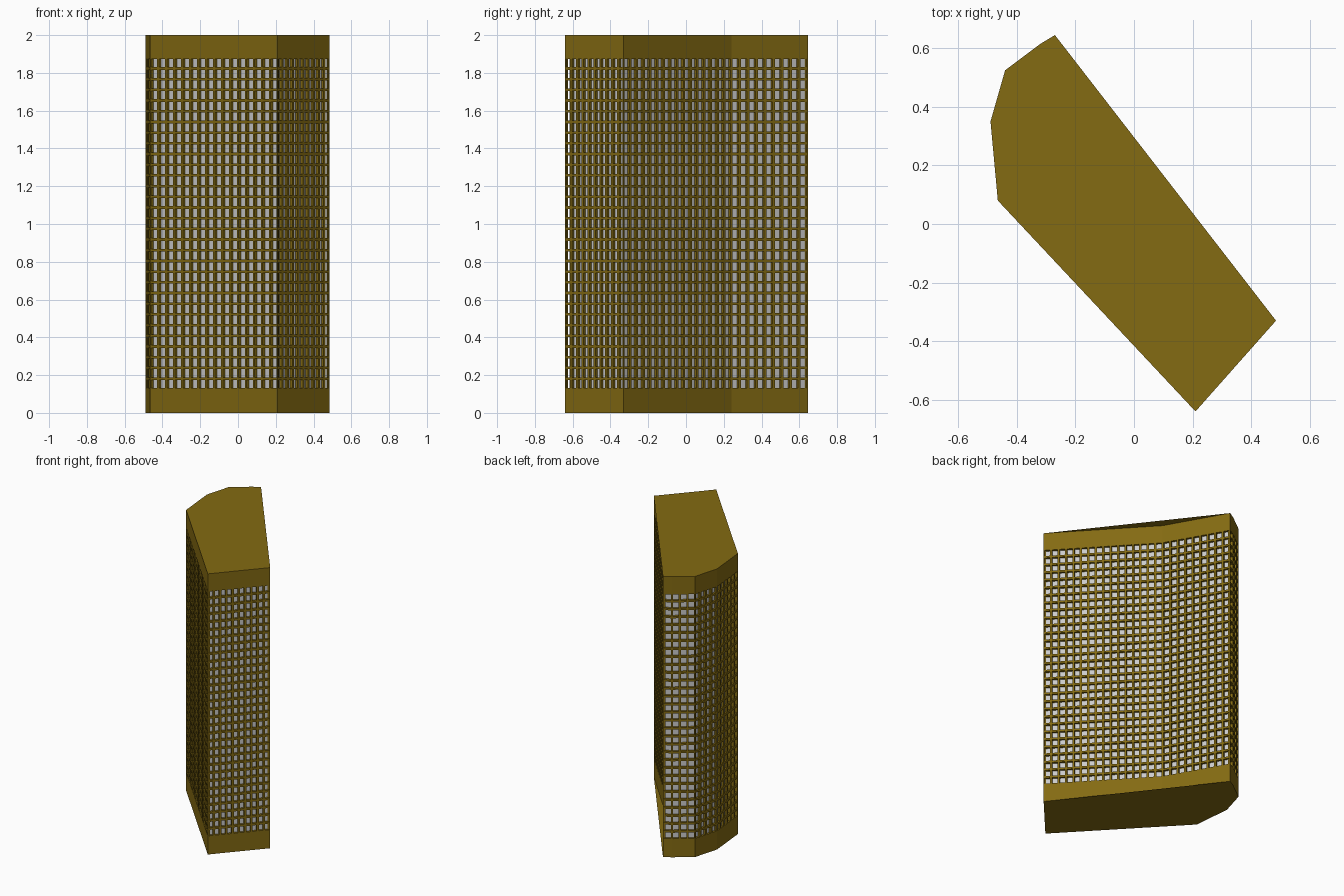
import bpy, bmesh
from mathutils import Vector

if "Cube" in bpy.data.objects:
    bpy.data.objects.remove(bpy.data.objects["Cube"])

H, Z0, Z1, ROWS = 2.0, 0.125, 1.88, 31
MULLION, DEPTH = 0.014, 0.016

# Footprint corners (counter-clockwise) and window columns on the wall after each corner
corners = [Vector((x, y, 0)) for x, y in [
    (0.21, -0.64), (0.485, -0.33), (-0.04, 0.24), (-0.27, 0.645),
    (-0.32, 0.615), (-0.44, 0.525), (-0.49, 0.35), (-0.465, 0.08)]]
columns = [10, 16, 9, 1, 3, 4, 6, 16]
N = len(corners)
UP = Vector((0, 0, 1))

olive = bpy.data.materials.new("olive_cladding")
olive.diffuse_color = (0.23, 0.145, 0.006, 1)
olive.use_nodes = True
olive.node_tree.nodes["Principled BSDF"].inputs["Base Color"].default_value = olive.diffuse_color


def finish(bm, name, mat=None):
    me = bpy.data.meshes.new(name)
    bm.to_mesh(me)
    bm.free()
    ob = bpy.data.objects.new(name, me)
    bpy.context.collection.objects.link(ob)
    if mat:
        me.materials.append(mat)
    return ob


def quad(bm, a, b, z0, z1):
    return bm.faces.new([bm.verts.new(p) for p in
                         (a + UP * z0, b + UP * z0, b + UP * z1, a + UP * z1)])


def ring(bm, pts, z0, z1):
    for i in range(N):
        quad(bm, pts[i], pts[(i + 1) % N], z0, z1)
    bmesh.ops.remove_doubles(bm, verts=bm.verts, dist=1e-5)


# Window lattice: cells on every wall, inset to mullions, then pushed in as open reveals
bm = bmesh.new()
normals, cells = [], []
for i in range(N):
    a, b = corners[i], corners[(i + 1) % N]
    normals.append((b - a).cross(UP).normalized())
    step, rise = (b - a) / columns[i], (Z1 - Z0) / ROWS
    for c in range(columns[i]):
        for r in range(ROWS):
            cells.append(quad(bm, a + step * c, a + step * (c + 1),
                              Z0 + rise * r, Z0 + rise * (r + 1)))
bm.normal_update()
bmesh.ops.inset_individual(bm, faces=cells, thickness=MULLION / 2, use_even_offset=True)
pushed = bmesh.ops.extrude_discrete_faces(bm, faces=cells)["faces"]
bm.normal_update()
for f in pushed:
    n = f.normal.copy()
    for v in f.verts:
        v.co -= n * DEPTH
bmesh.ops.delete(bm, geom=pushed, context='FACES_ONLY')
bmesh.ops.remove_doubles(bm, verts=bm.verts, dist=1e-5)
finish(bm, "window_lattice", olive)

# Plain bands at foot and head, each closed by a flat slab that bridges the wall's inward bend
cap_pts = [p for i, p in enumerate(corners) if i != 2]
for name, z0, z1, cap_z in (("base_band", 0, Z0, 0), ("roof_band", Z1, H, H)):
    bm = bmesh.new()
    ring(bm, corners, z0, z1)
    order = cap_pts if cap_z else cap_pts[::-1]
    bm.faces.new([bm.verts.new(p + UP * cap_z) for p in order])
    finish(bm, name, olive)

# Grey glazed core set behind the lattice
core = []
for i in range(N):
    n1, n2 = normals[i - 1], normals[i]
    core.append(corners[i] - (n1 + n2) * DEPTH / (1 + n1.dot(n2)))
bm = bmesh.new()
ring(bm, core, Z0 - 0.02, Z1 + 0.02)
finish(bm, "glass_core")
